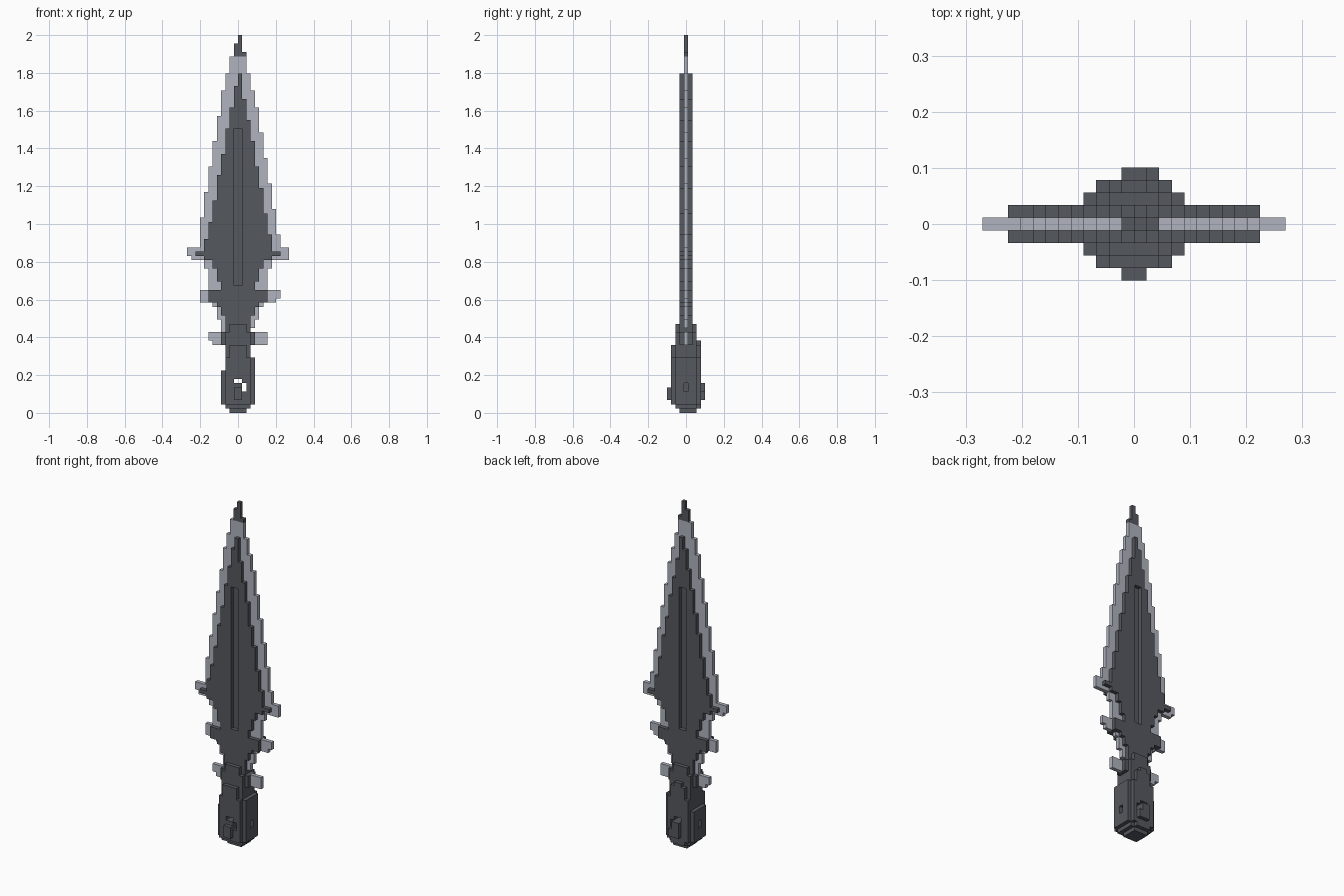
import bpy, bmesh
from mathutils import Vector

V = 2 / 89  # edge of one cube cell

old = bpy.data.objects.get("Cube")
if old:
    bpy.data.objects.remove(old, do_unlink=True)


def material(name, colour):
    m = bpy.data.materials.new(name)
    m.use_nodes = True
    m.diffuse_color = colour
    m.node_tree.nodes["Principled BSDF"].inputs["Base Color"].default_value = colour
    return m


steel = material("pale_steel", (0.434, 0.451, 0.515, 1))
iron = material("dark_iron", (0.091, 0.098, 0.114, 1))


def block(x0, x1, z0, z1, depth=(0, 0)):
    """Cells of a box; depth is the first and last layer along y."""
    return {(x, y, z) for x in range(x0, x1) for z in range(z0, z1)
            for y in range(depth[0], depth[1] + 1)}


def taper(left, right, bottom, depth=(0, 0)):
    """Stepped blade: each entry is the top of the next wider column."""
    cells = set()
    for i, top in enumerate(left):
        cells |= block(-i - 1, -i, bottom, top, depth)
    for i, top in enumerate(right):
        cells |= block(i, i + 1, bottom, top, depth)
    return cells


def rounded(x0, x1, z0, z1, depth, limit):
    """Box with its upright corners cut off."""
    return {c for c in block(x0, x1, z0, z1, depth)
            if abs(c[0] + 0.5) + abs(c[1]) <= limit}


def build(name, cells, mat):
    """Skin the cells and merge the flat areas."""
    bm = bmesh.new()
    verts = {}
    for c in cells:
        for axis in range(3):
            for side in (0, 1):
                n = list(c)
                n[axis] += 2 * side - 1
                if tuple(n) in cells:
                    continue
                u, w = (axis + 1) % 3, (axis + 2) % 3
                ring = []
                for a, b in ((0, 0), (1, 0), (1, 1), (0, 1)):
                    p = list(c)
                    p[axis] += side
                    p[u] += a
                    p[w] += b
                    key = tuple(p)
                    if key not in verts:
                        verts[key] = bm.verts.new(Vector((p[0], p[1] - 0.5, p[2])) * V)
                    ring.append(verts[key])
                bm.faces.new(ring if side else ring[::-1])
    mesh = bpy.data.meshes.new(name)
    bm.to_mesh(mesh)
    bm.free()
    mesh.materials.append(mat)
    obj = bpy.data.objects.new(name, mesh)
    bpy.context.collection.objects.link(obj)


# Dark inner blade, three layers deep
D = (-1, 1)
core = taper([77, 72, 67, 61, 56, 50, 45, 41], [80, 74, 69, 64, 58, 53, 47, 42], 36, D)
core |= block(-10, 10, 37, 38, D) | block(-8, 8, 36, 39, D)
for half, low, high in ((6, 34, 36), (5, 31, 34), (4, 29, 31), (7, 26, 29),
                        (5, 25, 26), (4, 23, 25), (3, 21, 23), (2, 19, 21)):
    core |= block(-half, half, low, high, D)
# Groove down both faces of the blade
for y in D:
    core -= block(-1, 1, 30, 67, (y, y))

# Pale cutting edge, one layer deep
edge = taper([84, 84, 80, 76, 70, 64, 58, 52, 46],
             [84, 84, 80, 76, 72, 66, 60, 54, 48, 42], 36)
for x0, x1, low, high in ((-12, 12, 37, 39), (-11, 12, 36, 37),
                          (-8, 8, 34, 36), (-7, 7, 29, 34),
                          (-9, 10, 27, 29), (-9, 9, 26, 27),
                          (-6, 6, 25, 26), (-5, 5, 22, 25),
                          (-4, 4, 20, 22), (-4, 3, 19, 20),
                          (-7, 7, 17, 19), (-6, 7, 16, 17)):
    edge |= block(x0, x1, low, high)
edge -= core

# Dark point at the top
tip = block(-1, 2, 84, 85) | block(-1, 1, 85, 87) | block(0, 1, 87, 89)

# Handle with swollen pommel
handle = rounded(-2, 2, 0, 1, (-1, 2), 3.5)
handle |= rounded(-3, 3, 1, 2, (-2, 3), 4.5)
handle |= rounded(-4, 4, 2, 10, (-3, 3), 5.5)
handle |= rounded(-3, 4, 10, 13, (-3, 3), 5.5)
handle |= rounded(-3, 3, 13, 16, (-3, 3), 4.5)
handle |= rounded(-4, 4, 16, 19, (-2, 2), 4.5) | block(-1, 1, 16, 17, (3, 3))
handle |= rounded(-3, 3, 19, 21, (-2, 2), 3.5)
# Raised studs front and back
handle |= block(-1, 1, 3, 6, (-4, -4)) | block(-1, 2, 3, 7, (4, 4))
# Slots right through the handle, and a small recess on each side
handle -= block(-1, 1, 7, 8, (-4, 4)) | block(1, 2, 5, 7, (-4, 4))
handle -= block(-4, -3, 5, 7) | block(3, 4, 5, 7)
edge -= handle

for name, cells, mat in (("blade_core", core, iron), ("blade_edge", edge, steel),
                         ("blade_tip", tip, iron), ("handle", handle, iron)):
    build(name, cells, mat)
